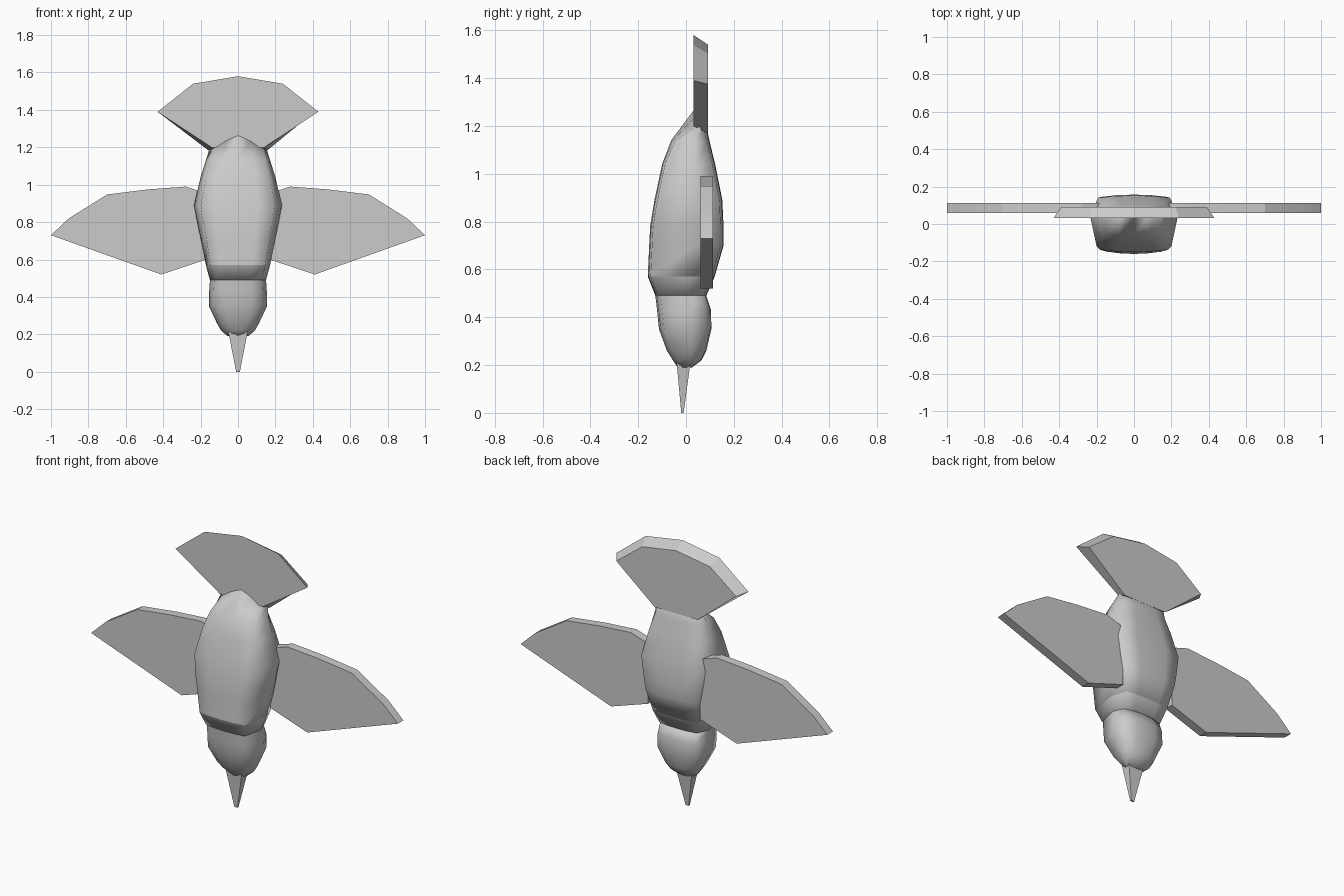
import bpy, bmesh
from math import radians

if "Cube" in bpy.data.objects:
    bpy.data.objects.remove(bpy.data.objects["Cube"])


def finish(name, bm, angle):
    bmesh.ops.recalc_face_normals(bm, faces=bm.faces)
    me = bpy.data.meshes.new(name)
    bm.to_mesh(me)
    bm.free()
    ob = bpy.data.objects.new(name, me)
    bpy.context.collection.objects.link(ob)
    bpy.ops.object.select_all(action='DESELECT')
    ob.select_set(True)
    bpy.context.view_layer.objects.active = ob
    bpy.ops.object.shade_smooth_by_angle(angle=radians(angle))
    return ob


def loft(name, rings, inset=0.012, mid=0.62, angle=80):
    """Rings are (z, half width, front y, back y, extra z at the centre line)."""
    bm = bmesh.new()
    loops = []
    for z, w, f, b, dz in rings:
        m = f + (b - f) * mid
        half = [(0, f, dz), (0.45 * w, f + inset * .3, dz * .55), (0.85 * w, f + inset, 0),
                (w, m, 0), (0.82 * w, b - inset, 0), (0.42 * w, b - inset * .2, 0), (0, b, 0)]
        pts = half + [(-x, y, d) for x, y, d in half[-2:0:-1]]
        loops.append([bm.verts.new((x, y, z + d)) for x, y, d in pts])
    n = len(loops[0])
    for a, c in zip(loops, loops[1:]):
        for i in range(n):
            j = (i + 1) % n
            bm.faces.new((a[i], a[j], c[j], c[i]))
    bm.faces.new(loops[0])
    bm.faces.new(loops[-1])
    return finish(name, bm, angle)


def plate(name, front, back, y0, y1):
    """Flat slab between two matching x-z outlines."""
    bm = bmesh.new()
    a = [bm.verts.new((x, y0, z)) for x, z in front]
    c = [bm.verts.new((x, y1, z)) for x, z in back]
    bm.faces.new(a)
    bm.faces.new(c)
    for i in range(len(a)):
        j = (i + 1) % len(a)
        bm.faces.new((a[i], a[j], c[j], c[i]))
    return finish(name, bm, 15)


# Torso
loft("body", [
    (0.57, 0.172, -0.16, 0.12, 0),
    (0.70, 0.197, -0.154, 0.157, 0),
    (0.78, 0.214, -0.15, 0.157, 0),
    (0.89, 0.235, -0.132, 0.152, 0),
    (1.04, 0.20, -0.10, 0.122, 0),
    (1.13, 0.172, -0.062, 0.10, 0.01),
    (1.20, 0.15, 0.03, 0.085, 0.063)])

# Stepped collar between torso and head
loft("collar", [
    (0.49, 0.15, -0.128, 0.085, 0),
    (0.57, 0.172, -0.16, 0.12, 0)])

# Head
loft("head", [
    (0.19, 0.055, -0.035, 0.025, 0),
    (0.22, 0.09, -0.055, 0.065, 0),
    (0.26, 0.113, -0.08, 0.085, 0),
    (0.35, 0.155, -0.113, 0.106, 0),
    (0.43, 0.154, -0.121, 0.105, 0),
    (0.49, 0.15, -0.128, 0.085, 0)], inset=0.022)

# Beak
bm = bmesh.new()
tip = [bm.verts.new(p) for p in ((-.01, -.02, 0), (.01, -.02, 0), (.01, -.01, 0), (-.01, -.01, 0))]
root = [bm.verts.new(p) for p in ((-.053, -.04, .22), (.053, -.04, .22), (.053, .02, .22), (-.053, .02, .22))]
bm.faces.new(tip)
bm.faces.new(root)
for i in range(4):
    j = (i + 1) % 4
    bm.faces.new((tip[i], tip[j], root[j], root[i]))
finish("beak", bm, 30)

# Wings
wing = [(0.17, 0.955), (0.28, 0.99), (0.48, 0.975), (0.70, 0.948), (0.905, 0.82),
        (1.0, 0.73), (0.41, 0.52), (0.17, 0.60)]
for side, s in (("left", -1), ("right", 1)):
    outline = [(s * x, z) for x, z in wing]
    plate(side + "_wing", outline, outline, 0.06, 0.112)

# Tail fan, slightly smaller at the back
fan_front = [(0.14, 1.20), (0.43, 1.39), (0.24, 1.54)]
fan_back = [(0.14, 1.17), (0.39, 1.375), (0.22, 1.505)]
mirror = lambda pts, top: pts + [(0, top)] + [(-x, z) for x, z in reversed(pts)]
plate("tail", mirror(fan_front, 1.58), mirror(fan_back, 1.54), 0.032, 0.092)
